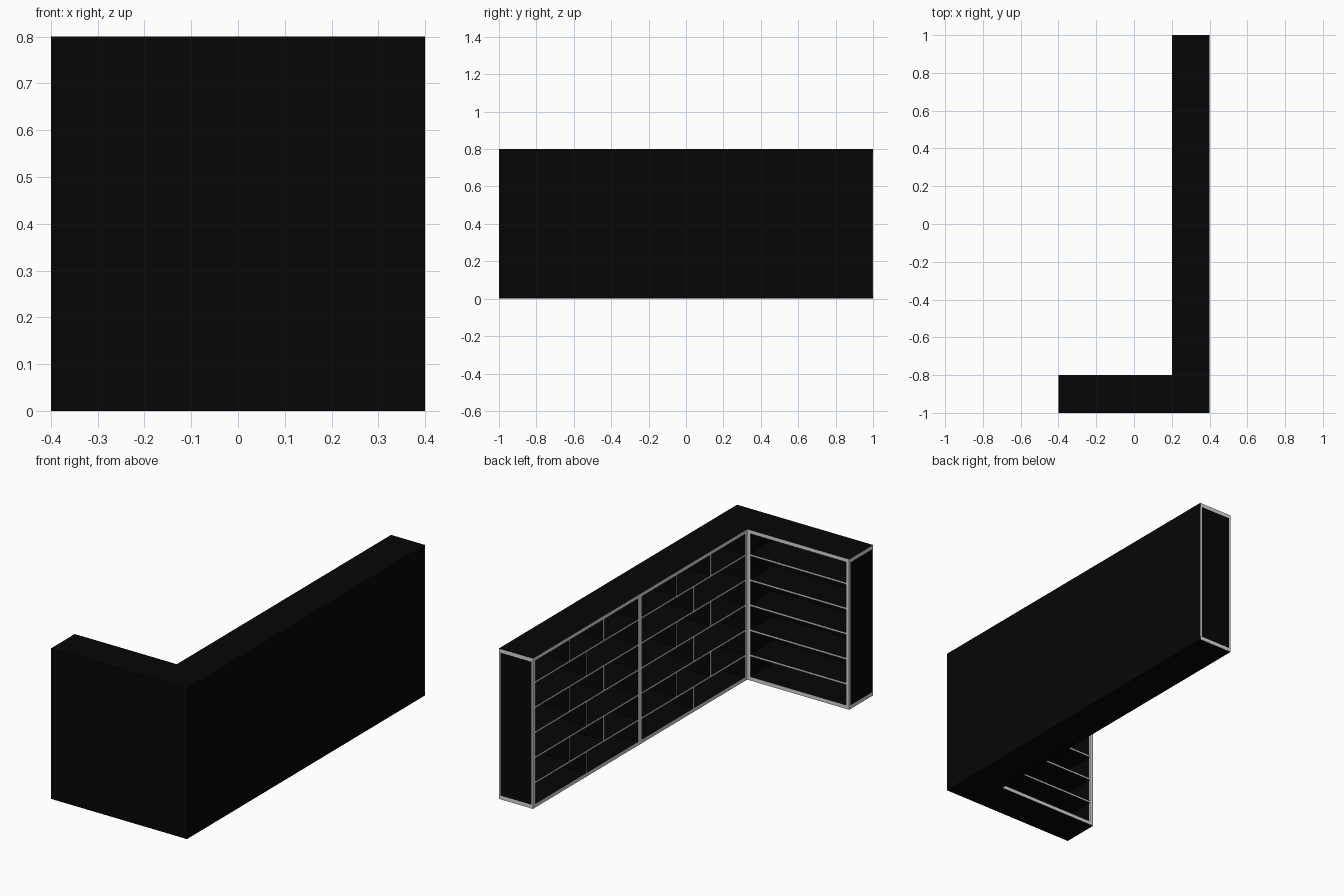
import bpy, bmesh
from mathutils import Vector

if "Cube" in bpy.data.objects:
    bpy.data.objects.remove(bpy.data.objects["Cube"])


def material(name, v):
    m = bpy.data.materials.new(name)
    m.diffuse_color = (v, v, v, 1)
    m.use_nodes = True
    m.node_tree.nodes["Principled BSDF"].inputs["Base Color"].default_value = m.diffuse_color
    return m


BLACK = material("black board", 0.0018)
GREY = material("grey edging", 0.68)
NX, PY = Vector((-1, 0, 0)), Vector((0, 1, 0))


def part(name, boxes, edged=(), solid=None):
    """Boxes (x0,x1,y0,y1,z0,z1); faces pointing along 'edged' become grey."""
    bm = bmesh.new()
    for x0, x1, y0, y1, z0, z1 in boxes:
        vs = bmesh.ops.create_cube(bm, size=1)["verts"]
        for v in vs:
            v.co = ((x0 + x1) / 2 + v.co.x * (x1 - x0),
                    (y0 + y1) / 2 + v.co.y * (y1 - y0),
                    (z0 + z1) / 2 + v.co.z * (z1 - z0))
    bm.normal_update()
    for f in bm.faces:
        f.material_index = 0 if solid else int(any(f.normal.dot(d) > 0.9 for d in edged))
    me = bpy.data.meshes.new(name)
    bm.to_mesh(me)
    bm.free()
    for m in ([solid] if solid else [BLACK, GREY]):
        me.materials.append(m)
    ob = bpy.data.objects.new(name, me)
    bpy.context.collection.objects.link(ob)


T = 0.02          # top and bottom board thickness
S = 0.01          # shelf thickness
Z0, Z1, H = T, 0.8 - T, 0.8

# top and bottom boards of both wings
for nm, a, b in (("bottom", 0, T), ("top", Z1, H)):
    part(nm + "_board", [(0.2, 0.4, -1, 1, a, b),
                         (-0.4, 0.2, -1, -0.8, a, b)], (NX, PY))

# backs
part("long_back", [(0.39, 0.4, -1, 0.997, Z0, Z1)])
part("short_back", [(-0.4, 0.39, -1, -0.99, Z0, Z1)], (NX,))

# end panels with grey lipping
part("long_end_panel", [(0.21, 0.39, 0.98, 1, Z0, Z1)])
part("short_end_panel", [(-0.4, -0.38, -0.99, -0.81, Z0, Z1)])
part("end_lipping", [(0.2, 0.21, 0.98, 1, Z0, Z1),
                     (0.39, 0.4, 0.997, 1, Z0, Z1),
                     (-0.4, -0.38, -0.81, -0.8, Z0, Z1)], solid=GREY)

# middle upright and corner partitions
part("long_uprights", [(0.2, 0.39, 0.082, 0.118, Z0, Z1),
                       (0.2, 0.39, -0.8, -0.782, Z0, Z1)], (NX,))
part("corner_partition", [(0.182, 0.2, -0.99, -0.8, Z0, Z1)], (PY,))

# shelves
levels = [H * k / 6 for k in range(1, 6)]
bays = [(-0.782, 0.082), (0.118, 0.98)]
part("long_shelves", [(0.2, 0.39, a, b, z - S / 2, z + S / 2)
                      for z in levels for a, b in bays], (NX,))
part("short_shelves", [(-0.38, 0.182, -0.99, -0.8, z - S / 2, z + S / 2)
                       for z in levels], (PY,))

# staggered dividers: one per row, then two per row, from the bottom up
dividers = []
edges = [Z0 - S / 2] + levels + [Z1 + S / 2]
for a, b in bays:
    for row in range(6):
        for t in ((0.5,) if row % 2 == 0 else (1 / 3, 2 / 3)):
            y = a + (b - a) * t
            dividers.append((0.2, 0.39, y - S / 2, y + S / 2,
                             edges[row] + S / 2, edges[row + 1] - S / 2))
part("dividers", dividers, (NX,))
